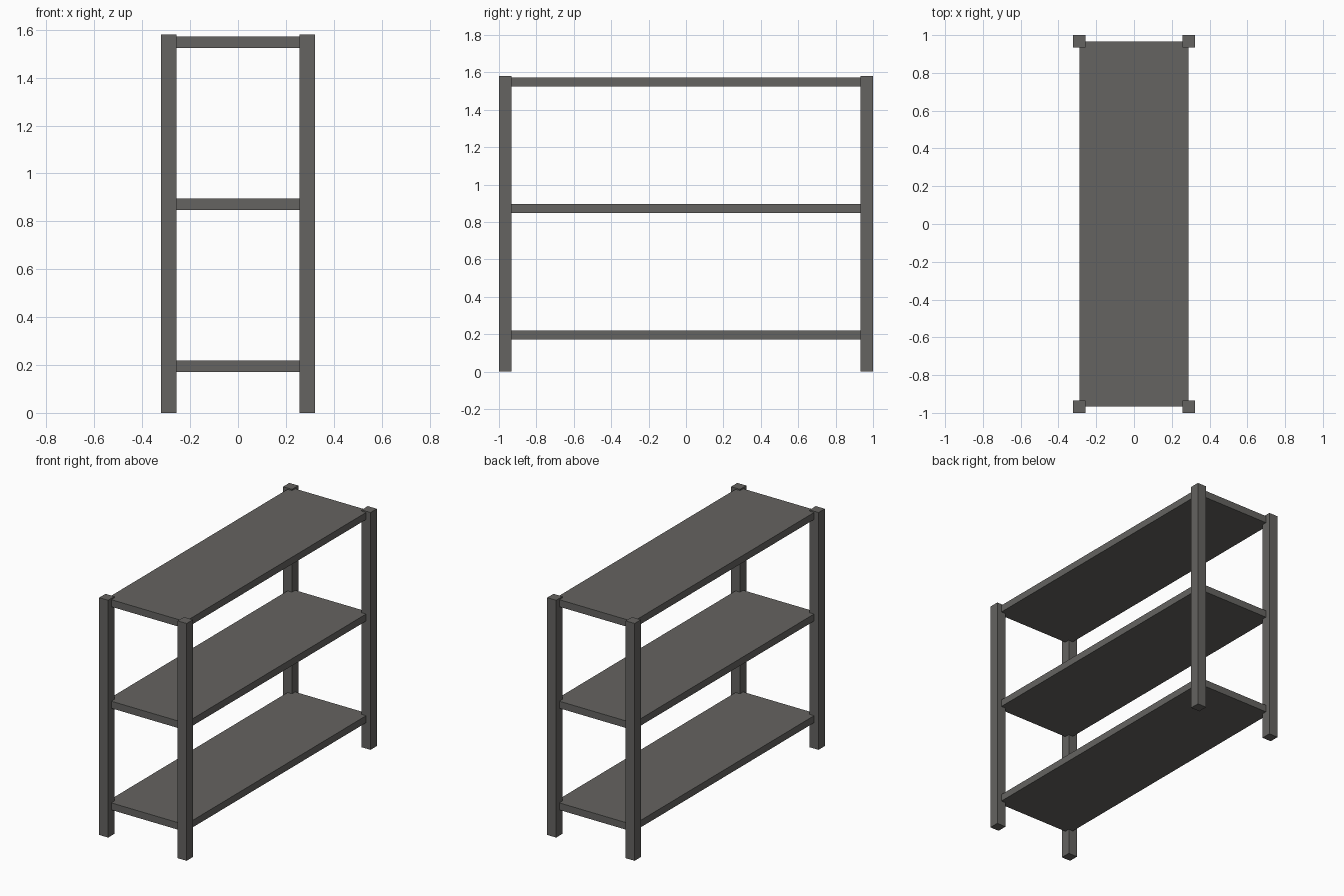
import bpy

if "Cube" in bpy.data.objects:
    bpy.data.objects.remove(bpy.data.objects["Cube"])

# dark grey finish used on everything
grey = bpy.data.materials.new("dark grey")
grey.diffuse_color = (0.13, 0.126, 0.119, 1.0)
grey.use_nodes = True
grey.node_tree.nodes["Principled BSDF"].inputs["Base Color"].default_value = grey.diffuse_color


def box(name, center, size):
    bpy.ops.mesh.primitive_cube_add(size=1, location=center)
    ob = bpy.context.object
    ob.name = name
    ob.scale = size
    bpy.ops.object.transform_apply(location=False, rotation=False, scale=True)
    ob.data.materials.append(grey)
    return ob


HALF_W, HALF_L, HEIGHT, POST = 0.322, 1.0, 1.58, 0.066

# four corner posts
for side, sx in (("left", -1), ("right", 1)):
    for end, sy in (("front", -1), ("back", 1)):
        box(f"{end}_{side}_post",
            (sx * (HALF_W - POST / 2), sy * (HALF_L - POST / 2), HEIGHT / 2),
            (POST, POST, HEIGHT))

# three shelves, reaching to the middle of the posts
for level, z in (("lower", 0.195), ("middle", 0.872), ("top", 1.548)):
    box(f"{level}_shelf", (0, 0, z),
        (2 * HALF_W - POST, 2 * HALF_L - POST, 0.047))
